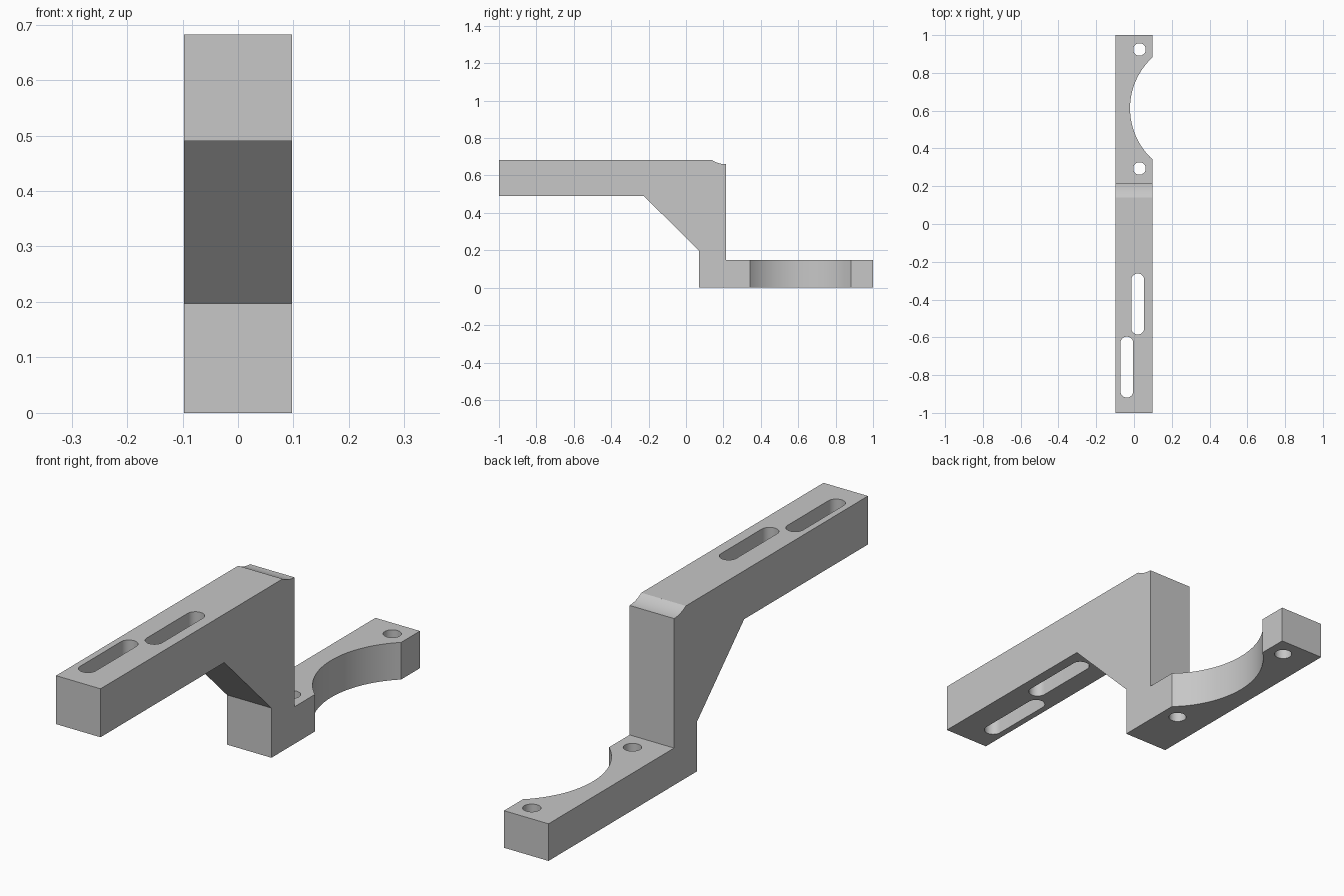
import bpy
import bmesh
from math import sin, cos, pi, radians

cube = bpy.data.objects.get("Cube")
if cube:
    bpy.data.objects.remove(cube, do_unlink=True)

HALF_WIDTH = 0.0975

grey = bpy.data.materials.new("plain grey")
grey.use_nodes = True
colour = (0.57, 0.57, 0.57, 1)
grey.diffuse_color = colour
grey.node_tree.nodes["Principled BSDF"].inputs["Base Color"].default_value = colour


def arc(cx, cy, r, start, end, steps):
    """Points along a circular arc, angles in degrees."""
    angles = [radians(start + (end - start) * i / steps) for i in range(steps + 1)]
    return [(cx + r * cos(a), cy + r * sin(a)) for a in angles]


def prism(name, points, offset):
    """Extrude a closed outline of 3D points along an offset."""
    bm = bmesh.new()
    face = bm.faces.new([bm.verts.new(p) for p in points])
    grown = bmesh.ops.extrude_face_region(bm, geom=[face])["geom"]
    verts = [v for v in grown if isinstance(v, bmesh.types.BMVert)]
    bmesh.ops.translate(bm, verts=verts, vec=offset)
    bmesh.ops.recalc_face_normals(bm, faces=bm.faces[:])
    mesh = bpy.data.meshes.new(name)
    bm.to_mesh(mesh)
    bm.free()
    mesh.materials.append(grey)
    obj = bpy.data.objects.new(name, mesh)
    bpy.context.collection.objects.link(obj)
    return obj


def cut(target, name, outline):
    """Cut a vertical opening with the given plan outline."""
    cutter = prism(name, [(x, y, -0.2) for x, y in outline], (0, 0, 1.2))
    cutter.hide_render = True
    mod = target.modifiers.new(name, "BOOLEAN")
    mod.operation = "DIFFERENCE"
    mod.solver = "EXACT"
    mod.object = cutter
    bpy.context.view_layer.objects.active = target
    bpy.ops.object.modifier_apply(modifier=mod.name)
    bpy.data.objects.remove(cutter, do_unlink=True)


# Stepped side profile: upper arm, sloped brace, post and low foot
profile = [(-1, 0.682), (-1, 0.49), (-0.225, 0.49), (0.07, 0.197),
           (0.07, 0), (1, 0), (1, 0.147), (0.214, 0.147)]
# Shallow concave relief on the upper back edge
profile += arc(0.214, 0.795, 0.135, 270, 236.8, 10)
profile.append((0.14, 0.682))
bracket = prism("bracket", [(-HALF_WIDTH, y, z) for y, z in profile],
                (2 * HALF_WIDTH, 0, 0))

# Large round clearance in the side of the foot
cut(bracket, "round_clearance", arc(0.345, 0.612, 0.366, 0, 360, 128)[:-1])

# Bolt holes on either side of the clearance
for y in (0.294, 0.924):
    cut(bracket, "bolt_hole", arc(0.029, y, 0.033, 0, 360, 40)[:-1])

# Two staggered adjustment slots through the upper arm
SLOT_R = 0.034
for x, y0, y1 in ((0.02, -0.585, -0.262), (-0.038, -0.919, -0.596)):
    outline = (arc(x, y1 - SLOT_R, SLOT_R, 0, 180, 20)
               + arc(x, y0 + SLOT_R, SLOT_R, 180, 360, 20))
    cut(bracket, "adjustment_slot", outline)

bpy.ops.object.select_all(action="DESELECT")
bracket.select_set(True)
bpy.context.view_layer.objects.active = bracket
bpy.ops.object.shade_smooth_by_angle(angle=radians(20))
